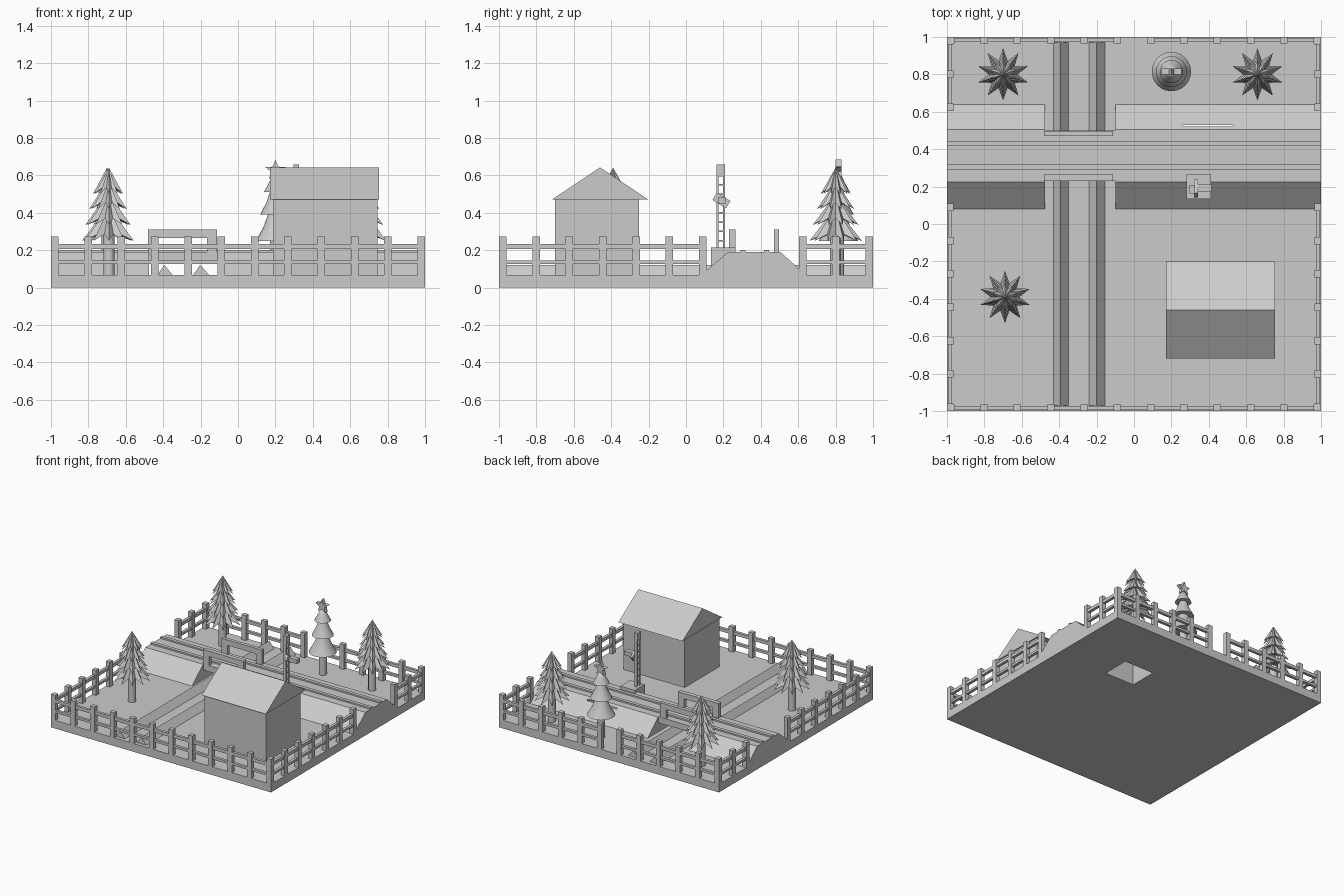
import bpy, bmesh, math
from mathutils import Matrix

if "Cube" in bpy.data.objects:
    bpy.data.objects.remove(bpy.data.objects["Cube"])

grey = bpy.data.materials.new("plain_grey")
grey.use_nodes = True
COLOUR = (0.6, 0.6, 0.6, 1)
grey.diffuse_color = COLOUR
grey.node_tree.nodes["Principled BSDF"].inputs["Base Color"].default_value = COLOUR


def finish(name, bm, smooth=False):
    bmesh.ops.recalc_face_normals(bm, faces=bm.faces)
    mesh = bpy.data.meshes.new(name)
    bm.to_mesh(mesh)
    bm.free()
    mesh.materials.append(grey)
    obj = bpy.data.objects.new(name, mesh)
    bpy.context.collection.objects.link(obj)
    if smooth:
        bpy.ops.object.select_all(action='DESELECT')
        obj.select_set(True)
        bpy.context.view_layer.objects.active = obj
        bpy.ops.object.shade_smooth_by_angle(angle=math.radians(35))
    return obj


def add_box(bm, x, y, z, turn=0):
    """Box from three (low, high) ranges, optionally tilted about x."""
    mid = [sum(r) / 2 for r in (x, y, z)]
    size = [r[1] - r[0] for r in (x, y, z)]
    m = Matrix.Translation(mid) @ Matrix.Rotation(turn, 4, 'X') @ Matrix.Diagonal((*size, 1))
    bmesh.ops.create_cube(bm, size=1, matrix=m)


def box(name, x, y, z):
    bm = bmesh.new()
    add_box(bm, x, y, z)
    return finish(name, bm)


def prism(name, bottom, offset):
    """Extrude a closed outline by an offset vector."""
    bm = bmesh.new()
    face = bm.faces.new([bm.verts.new(p) for p in bottom])
    out = bmesh.ops.extrude_face_region(bm, geom=[face])["geom"]
    bmesh.ops.translate(bm, vec=offset, verts=[v for v in out if isinstance(v, bmesh.types.BMVert)])
    return finish(name, bm)


GROUND = 0.067
DECK = 0.19

# Ground slab and railway embankment either side of the underpass
base = box("ground_slab", (-1, 1), (-1, 1), (0, GROUND))
banks = []
for side, x0, x1 in (("west", -1, -0.475), ("east", -0.1, 1)):
    outline = [(x0, y, z) for y, z in ((0.08, GROUND), (0.225, DECK), (0.505, DECK), (0.64, GROUND))]
    banks.append(prism(side + "_embankment", outline, (x1 - x0, 0, 0)))

# Square pocket cut up from the underside
cutter = box("pocket_cutter", (0.26, 0.53), (0.3, 0.53), (-0.1, 0.175))
cutter.hide_render = True
for target in (base, banks[1]):
    mod = target.modifiers.new("pocket", 'BOOLEAN')
    mod.operation = 'DIFFERENCE'
    mod.object = cutter
    bpy.context.view_layer.objects.active = target
    bpy.ops.object.modifier_apply(modifier=mod.name)
bpy.data.objects.remove(cutter)

# Bridge deck, parapets and train rails
box("bridge_deck", (-0.48, -0.095), (0.23, 0.5), (0.14, DECK))
for name, y in (("front_parapet", (0.23, 0.265)), ("back_parapet", (0.47, 0.498))):
    bm = bmesh.new()
    add_box(bm, (-0.48, -0.112), y, (0.265, 0.31))
    for x in ((-0.48, -0.425), (-0.167, -0.112)):
        add_box(bm, x, y, (DECK - 0.05, 0.265))
    finish(name, bm)
for name, y in (("front_rail", 0.305), ("back_rail", 0.43)):
    box(name, (-1, 1), (y - 0.014, y + 0.014), (DECK, 0.202))

# Raised ridges along the road through the underpass
for name, x0, x1 in (("left_road_ridge", -0.24, -0.155), ("right_road_ridge", -0.43, -0.35)):
    mid = x0 + (x1 - x0) * 0.45
    prism(name, [(x0, -0.97, GROUND), (mid, -0.97, 0.122), (x1, -0.97, GROUND)], (0, 1.94, 0))

# House walls and gabled roof
box("house_walls", (0.187, 0.745), (-0.7, -0.25), (GROUND, 0.475))
prism("house_roof", [(0.172, -0.718, 0.47), (0.172, -0.46, 0.642), (0.172, -0.2, 0.47)], (0.583, 0, 0))


# Fences: posts at even steps, two rails in each bay
STEP = 1.96 / 11


def fence(name, turn, skipped, hidden_posts=()):
    bm = bmesh.new()
    for i in range(12):
        x = -0.98 + i * STEP
        if i not in hidden_posts:
            add_box(bm, (x - 0.02, x + 0.02), (-1, -0.965), (GROUND, 0.272))
        if i < 11 and i not in skipped:
            for z in ((0.127, 0.146), (0.207, 0.233)):
                add_box(bm, (x, x + STEP), (-0.995, -0.972), z)
    bm.transform(Matrix.Rotation(turn, 4, 'Z'))
    finish(name, bm)


fence("front_fence", 0, ())
fence("left_fence", math.pi / 2, (6, 7, 8), (7, 8))
fence("back_fence", math.pi, (5,))
fence("right_fence", -math.pi / 2, (2, 3, 4), (3, 4))


# Pine trees: stacked star-shaped tiers
def pine(name, x, y):
    bm = bmesh.new()
    for r, low, top in ((0.14, 0.25, 0.43), (0.122, 0.335, 0.5), (0.1, 0.42, 0.57), (0.08, 0.5, 0.642)):
        ring = []
        for i in range(20):
            a = math.pi * i / 10 + math.pi / 2
            d, z = (r, low) if i % 2 == 0 else (r * 0.55, low + 0.035)
            ring.append(bm.verts.new((x + d * math.cos(a), y + d * math.sin(a), z)))
        peak = bm.verts.new((x, y, top))
        under = bm.verts.new((x, y, low + 0.05))
        for i in range(20):
            bm.faces.new((ring[i - 1], ring[i], peak))
            bm.faces.new((ring[i], ring[i - 1], under))
    finish(name, bm)
    bm = bmesh.new()
    bmesh.ops.create_cone(bm, cap_ends=True, segments=12, radius1=0.03, radius2=0.03, depth=0.24,
                          matrix=Matrix.Translation((x, y, GROUND + 0.12)))
    finish(name + "_trunk", bm, True)


pine("back_right_pine", -0.7, 0.8)
pine("back_left_pine", 0.66, 0.8)
pine("front_right_pine", -0.69, -0.39)

# Round festive tree: turned profile with three flared tiers and a star
profile = [(0, GROUND), (0.03, GROUND), (0.03, 0.25), (0.105, 0.25), (0.065, 0.32), (0.04, 0.39),
           (0.082, 0.39), (0.05, 0.45), (0.03, 0.51), (0.062, 0.51), (0.035, 0.56), (0, 0.635)]
bm = bmesh.new()
verts = [bm.verts.new((r, 0, z)) for r, z in profile]
edges = [bm.edges.new(pair) for pair in zip(verts, verts[1:])]
bmesh.ops.spin(bm, geom=verts + edges, axis=(0, 0, 1), cent=(0, 0, 0), angle=math.tau, steps=24)
bmesh.ops.remove_doubles(bm, verts=bm.verts, dist=0.0005)
bm.transform(Matrix.Translation((0.2, 0.815, 0)))
finish("round_tree", bm, True)

star = []
for i in range(10):
    a = math.pi / 2 + i * math.pi / 5
    r = 0.057 if i % 2 == 0 else 0.024
    star.append((0.2 + r * math.cos(a), 0.8, 0.627 + r * math.sin(a)))
prism("tree_star", star, (0, 0.032, 0))

# Railway signal: footing, lattice mast, head and tilted arm
box("signal_footing", (0.28, 0.412), (0.135, 0.265), (GROUND, 0.215))
bm = bmesh.new()
for y in (0.168, 0.203):
    add_box(bm, (0.3, 0.322), (y - 0.005, y + 0.005), (0.21, 0.655))
for i in range(8):
    z = 0.25 + i * 0.05
    add_box(bm, (0.302, 0.32), (0.168, 0.203), (z - 0.004, z + 0.004))
finish("signal_mast", bm)
box("signal_head", (0.297, 0.325), (0.163, 0.208), (0.595, 0.657))
bm = bmesh.new()
add_box(bm, (0.322, 0.342), (0.147, 0.232), (0.443, 0.489), -0.55)
finish("signal_arm", bm)
box("signal_lamp", (0.34, 0.415), (0.172, 0.212), (0.45, 0.485))
